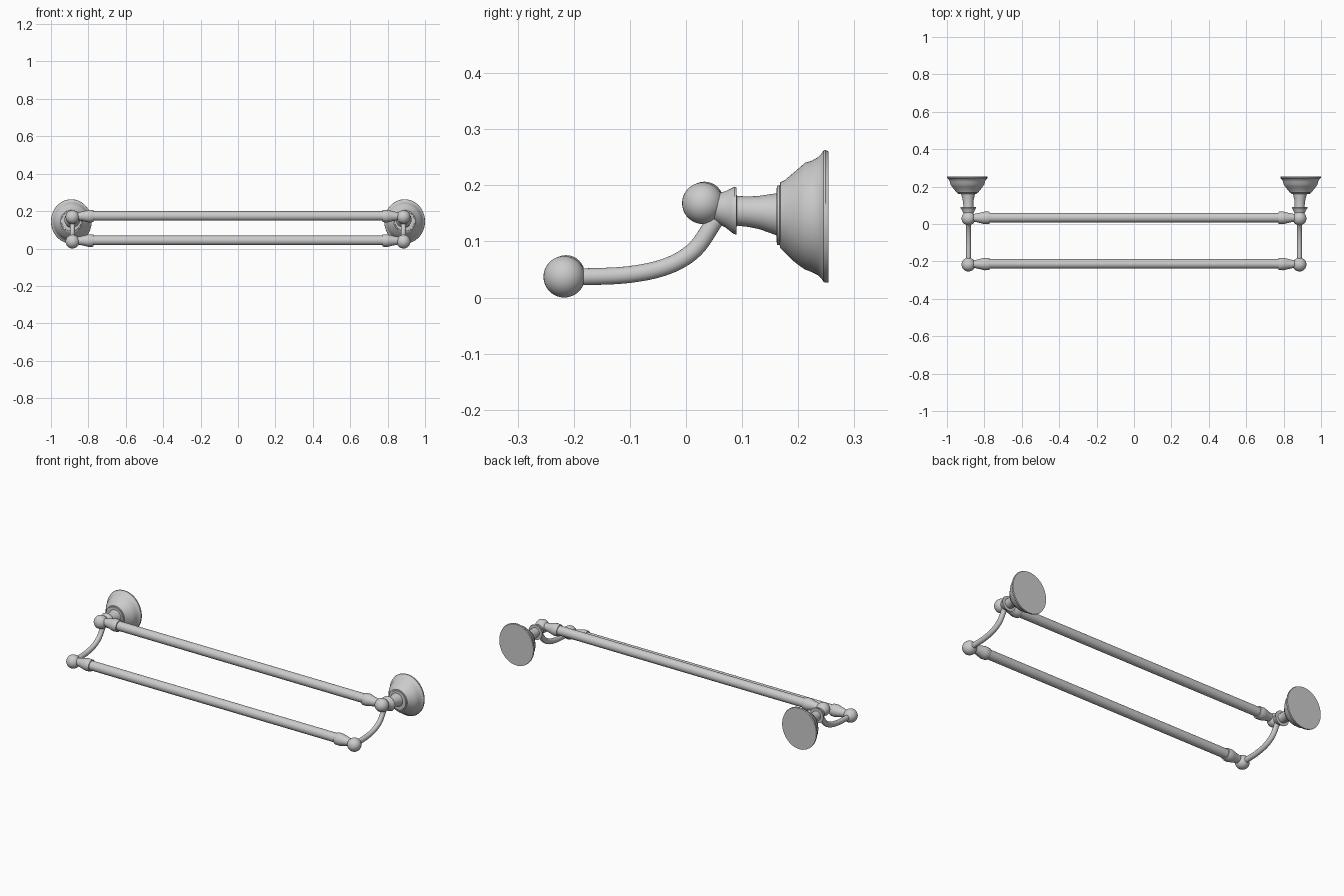
import bpy, bmesh, math
from mathutils import Vector

if "Cube" in bpy.data.objects:
    bpy.data.objects.remove(bpy.data.objects["Cube"])

BALL_X = 0.885
BACK = Vector((0, 0.03, 0.168))     # rear ball centre (y, z)
FRONT = Vector((0, -0.217, 0.037))  # front ball centre (y, z)
BALL_R = 0.037


def finish(name, bm, angle=35):
    bmesh.ops.recalc_face_normals(bm, faces=bm.faces)
    mesh = bpy.data.meshes.new(name)
    bm.to_mesh(mesh)
    bm.free()
    obj = bpy.data.objects.new(name, mesh)
    bpy.context.collection.objects.link(obj)
    bpy.ops.object.select_all(action='DESELECT')
    obj.select_set(True)
    bpy.context.view_layer.objects.active = obj
    bpy.ops.object.shade_smooth_by_angle(angle=math.radians(angle))
    return obj


def loft(name, rings, u, v, sides=48):
    """Skin ellipses given as (centre, radius along u, radius along v)."""
    bm = bmesh.new()
    loops = []
    for c, ru, rv in rings:
        loops.append([bm.verts.new(Vector(c) + u * ru * math.cos(a) + v * rv * math.sin(a))
                      for a in (2 * math.pi * i / sides for i in range(sides))])
    for a, b in zip(loops, loops[1:]):
        for i in range(sides):
            j = (i + 1) % sides
            bm.faces.new((a[i], a[j], b[j], b[i]))
    bm.faces.new(loops[0])
    bm.faces.new(loops[-1])
    return finish(name, bm)


def ball(name, centre):
    bm = bmesh.new()
    bmesh.ops.create_uvsphere(bm, u_segments=32, v_segments=20, radius=BALL_R)
    bmesh.ops.translate(bm, verts=bm.verts, vec=centre)
    return finish(name, bm, 60)


X, Y, Z = Vector((1, 0, 0)), Vector((0, 1, 0)), Vector((0, 0, 1))

# Wall post outline: y, top z, bottom z
COLLAR = [(0.050, 0.183, 0.136), (0.064, 0.188, 0.128), (0.070, 0.189, 0.125),
          (0.080, 0.194, 0.117), (0.086, 0.197, 0.113), (0.090, 0.196, 0.112),
          (0.0905, 0.181, 0.128), (0.110, 0.180, 0.126), (0.130, 0.181, 0.122),
          (0.150, 0.184, 0.115), (0.163, 0.186, 0.110)]
FLANGE = [(0.161, 0.186, 0.108), (0.162, 0.199, 0.094), (0.167, 0.200, 0.093),
          (0.168, 0.205, 0.088), (0.176, 0.209, 0.080), (0.190, 0.221, 0.066),
          (0.203, 0.232, 0.056), (0.212, 0.240, 0.050), (0.225, 0.244, 0.045),
          (0.235, 0.250, 0.040), (0.241, 0.256, 0.034), (0.245, 0.262, 0.028),
          (0.249, 0.263, 0.0265), (0.254, 0.260, 0.027)]

# Arm centre line: y, z
ARM = [(-0.225, 0.037), (-0.18, 0.037), (-0.10, 0.041), (-0.033, 0.056),
       (0.015, 0.085), (0.047, 0.130), (0.066, 0.160)]


def arm_path(steps=6):
    """Catmull-Rom samples through the arm points."""
    p = [Vector((0, y, z)) for y, z in ARM]
    p = [2 * p[0] - p[1]] + p + [2 * p[-1] - p[-2]]
    out = []
    for i in range(1, len(p) - 2):
        a, b, c, d = p[i - 1:i + 3]
        for k in range(steps):
            t = k / steps
            out.append(0.5 * (2 * b + (c - a) * t + (2 * a - 5 * b + 4 * c - d) * t * t
                              + (3 * b - a - 3 * c + d) * t ** 3))
    return out + [p[-2]]


def arm(name, x, sides=20):
    path = arm_path()
    bm = bmesh.new()
    loops = []
    for i, c in enumerate(path):
        t = (path[min(i + 1, len(path) - 1)] - path[max(i - 1, 0)]).normalized()
        n = t.cross(X)
        loops.append([bm.verts.new(c + X * (x + 0.0135 * math.cos(a)) + n * 0.015 * math.sin(a))
                      for a in (2 * math.pi * k / sides for k in range(sides))])
    for a, b in zip(loops, loops[1:]):
        for k in range(sides):
            m = (k + 1) % sides
            bm.faces.new((a[k], a[m], b[m], b[k]))
    bm.faces.new(loops[0])
    bm.faces.new(loops[-1])
    return finish(name, bm)


# Bar socket outline: distance from centre, radius
SOCKET = [(0.862, 0.020), (0.845, 0.0225), (0.825, 0.027), (0.805, 0.032),
          (0.799, 0.0335), (0.776, 0.0325), (0.772, 0.031)]

for side, s in (("left", -1), ("right", 1)):
    # Wall post and stepped round flange
    loft("post_" + side, [((s * (BALL_X + 0.02 * (y - 0.05)), y, (t + b) / 2), (t - b) / 2, (t - b) / 2)
                          for y, t, b in COLLAR], X, Z)
    loft("wall_flange_" + side,
         [((s * 0.891, y, (t + b) / 2), (t - b) / 2 * (1 - 0.078 * min(1, (y - 0.16) / 0.085)), (t - b) / 2)
          for y, t, b in FLANGE], X, Z, 64)
    # Curved arm joining the two balls
    arm("arm_" + side, s * BALL_X)
    for row, c in (("rear", BACK), ("front", FRONT)):
        ball(f"{row}_ball_{side}", c + X * s * BALL_X)
        # Flared socket holding the bar end
        loft(f"{row}_socket_{side}",
             [(c + Vector((s * x, 0.003, 0.005)), r, r) for x, r in SOCKET], Y, Z, 32)

# Two towel bars
for row, c in (("rear", BACK), ("front", FRONT)):
    loft(row + "_bar", [(c + Vector((x, 0.004, 0.006)), 0.0255, 0.0255) for x in (-0.79, 0.79)], Y, Z, 32)
